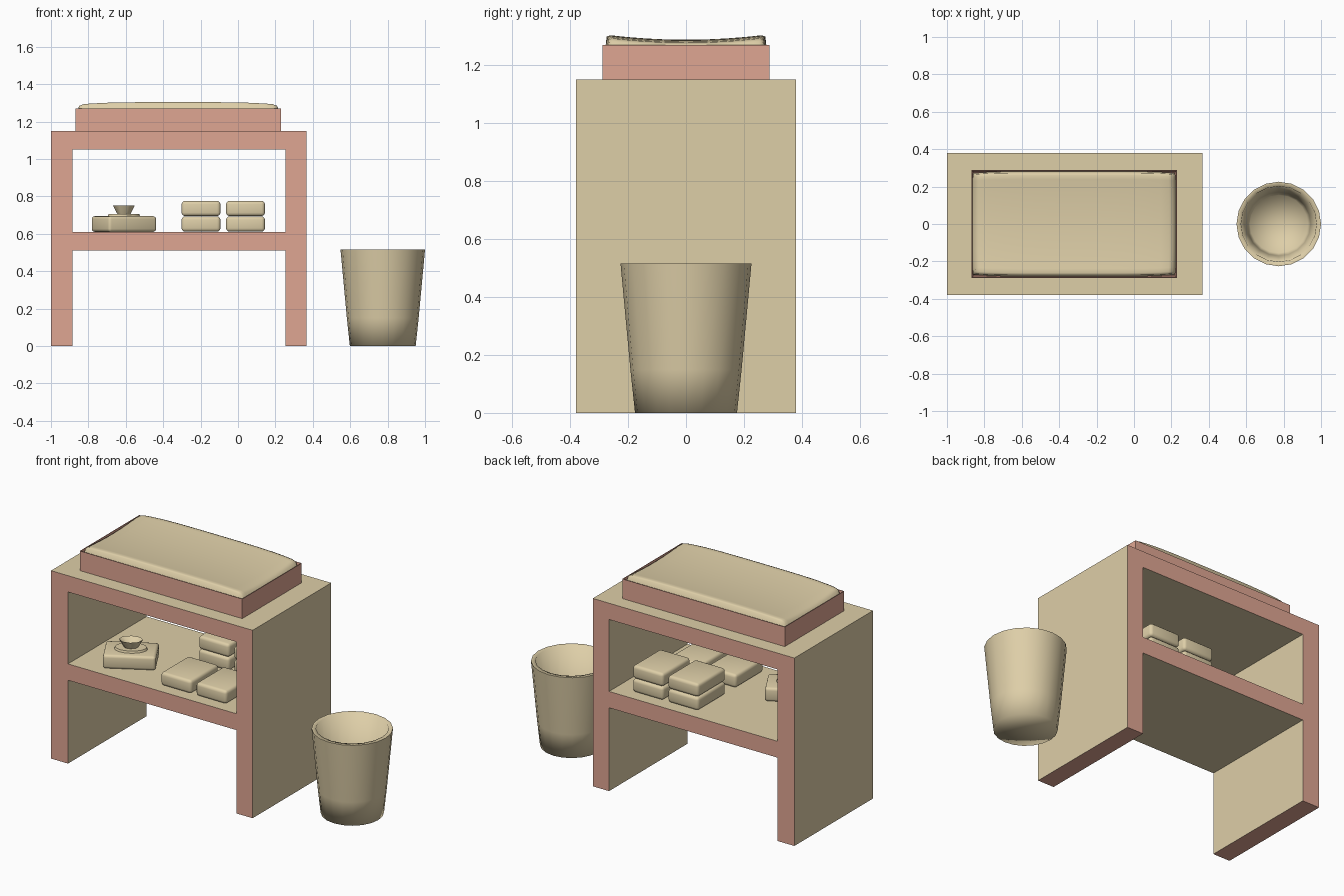
import bpy, bmesh, math
from mathutils import Matrix

if "Cube" in bpy.data.objects:
    bpy.data.objects.remove(bpy.data.objects["Cube"])


def material(name, rgb):
    m = bpy.data.materials.new(name)
    m.diffuse_color = (*rgb, 1)
    m.use_nodes = True
    m.node_tree.nodes["Principled BSDF"].inputs["Base Color"].default_value = m.diffuse_color
    return m


TAN = material("warm tan", (0.73, 0.62, 0.39))
PINK = material("dusty pink", (0.74, 0.38, 0.29))


def finish(bm, name, mats, smooth=None):
    bmesh.ops.recalc_face_normals(bm, faces=bm.faces[:])
    me = bpy.data.meshes.new(name)
    bm.to_mesh(me)
    bm.free()
    for m in mats:
        me.materials.append(m)
    ob = bpy.data.objects.new(name, me)
    bpy.context.collection.objects.link(ob)
    if smooth:
        for p in me.polygons:
            p.use_smooth = True
        me.set_sharp_from_angle(angle=math.radians(smooth))
    return ob


def soft_box(name, centre, size, turn=0, bevel=0.018):
    bm = bmesh.new()
    bmesh.ops.create_cube(bm, size=1)
    bmesh.ops.scale(bm, vec=size, verts=bm.verts)
    bmesh.ops.bevel(bm, geom=bm.edges[:], offset=bevel, segments=3, profile=0.5, affect='EDGES')
    bmesh.ops.transform(bm, matrix=Matrix.Translation(centre) @ Matrix.Rotation(turn, 4, 'Z'), verts=bm.verts)
    return finish(bm, name, [TAN], 60)


def lathe(name, profile, sides, centre, sx=1, sy=1, turn=0, smooth=60):
    """Revolve (radius, z) points; radius 0 closes the shape."""
    bm = bmesh.new()
    rings = []
    for r, z in profile:
        n = sides if r > 0 else 1
        rings.append([bm.verts.new((r * sx * math.cos(2 * math.pi * i / sides),
                                    r * sy * math.sin(2 * math.pi * i / sides), z)) for i in range(n)])
    for a, b in zip(rings, rings[1:]):
        for i in range(sides):
            j = (i + 1) % sides
            quad = [a[i % len(a)], a[j % len(a)], b[j % len(b)], b[i % len(b)]]
            bm.faces.new(list(dict.fromkeys(quad)))
    bmesh.ops.transform(bm, matrix=Matrix.Translation(centre) @ Matrix.Rotation(turn, 4, 'Z'), verts=bm.verts)
    return finish(bm, name, [TAN], smooth)


# Table frame: filled cells of a front grid, extruded in depth
xs, zs = [-1, -0.885, 0.255, 0.365], [0, 0.51, 0.61, 1.05, 1.15]
bm = bmesh.new()
grid = [[bm.verts.new((x, -0.38, z)) for z in zs] for x in xs]
for i in range(3):
    for k in range(4):
        if i != 1 or k in (1, 3):
            bm.faces.new((grid[i][k], grid[i + 1][k], grid[i + 1][k + 1], grid[i][k + 1]))
bmesh.ops.delete(bm, geom=[v for v in bm.verts if not v.link_faces], context='VERTS')
ext = bmesh.ops.extrude_face_region(bm, geom=bm.faces[:], use_keep_orig=True)
bmesh.ops.translate(bm, vec=(0, 0.76, 0), verts=[g for g in ext["geom"] if isinstance(g, bmesh.types.BMVert)])
bmesh.ops.recalc_face_normals(bm, faces=bm.faces[:])
# Cut ends (front, back and feet) are pink
for f in bm.faces:
    f.material_index = int(abs(f.normal.y) > 0.5 or f.calc_center_median().z < 0.001)
finish(bm, "table_frame", [TAN, PINK])

# Tray on top, open with thin walls
bm = bmesh.new()
bmesh.ops.create_cube(bm, size=1)
bmesh.ops.scale(bm, vec=(1.1, 0.575, 0.12), verts=bm.verts)
bmesh.ops.translate(bm, vec=(-0.32, 0, 1.21), verts=bm.verts)
top = [f for f in bm.faces if f.normal.z > 0.5]
bmesh.ops.inset_region(bm, faces=top, thickness=0.004)
bmesh.ops.inset_region(bm, faces=top, thickness=0.012, depth=-0.08)
finish(bm, "pad_tray", [PINK])

# Contoured pad: dished across, falling at both ends
half = [0, 0.25, 0.5, 0.7, 0.85, 0.93, 0.975, 1.0]
steps = [-s for s in half[:0:-1]] + half
bm = bmesh.new()
rows = []
for u in steps:
    row = []
    for v in steps:
        x = -0.32 + 0.546 * u * (1 - 0.012 * v ** 6)
        y = 0.281 * v * (1 - 0.035 * u ** 6)
        z = 1.288 + 0.018 * min(abs(v), 0.93) ** 2 - 0.014 * u ** 4
        z -= 0.007 * (abs(u) > 0.95) + 0.005 * (abs(v) > 0.95)
        if max(abs(u), abs(v)) == 1:
            z = 1.235
        row.append(bm.verts.new((x, y, z)))
    rows.append(row)
for a, b in zip(rows, rows[1:]):
    for j in range(len(steps) - 1):
        bm.faces.new((a[j], b[j], b[j + 1], a[j + 1]))
pad = finish(bm, "changing_pad", [TAN], 75)
if sum(p.normal.z for p in pad.data.polygons) < 0:
    pad.data.flip_normals()

# Folded packs: single at the front, stacked two high at the back
for side, x in (("left", -0.198), ("right", 0.04)):
    for spot, y, level in (("front", -0.185, 0), ("back", 0.18, 0), ("back", 0.18, 1)):
        soft_box(f"{side}_{spot}_pack_{level + 1}", (x, y, 0.652 + 0.083 * level), (0.208, 0.27, 0.081))

# Wipes box with lid ring and pulled tissue
wx, wy, turn = -0.61, -0.164, math.radians(29.5)
soft_box("wipes_box", (wx, wy, 0.652), (0.295, 0.2, 0.084), turn, 0.016)
lathe("wipes_lid", [(0, 0.69), (0.095, 0.69), (0.088, 0.706), (0, 0.706)], 16, (wx, wy, 0), 1, 0.65, turn)
lathe("tissue", [(0.036, 0.70), (0.046, 0.715), (0.068, 0.752), (0.062, 0.75), (0.035, 0.722), (0, 0.712)],
      8, (wx, wy, 0), 1, 0.7, turn)

# Waste bin
lathe("waste_bin", [(0, 0), (0.176, 0), (0.192, 0.15), (0.226, 0.515), (0.202, 0.515),
                    (0.17, 0.15), (0.155, 0.025), (0, 0.025)], 20, (0.774, 0, 0), smooth=92)
